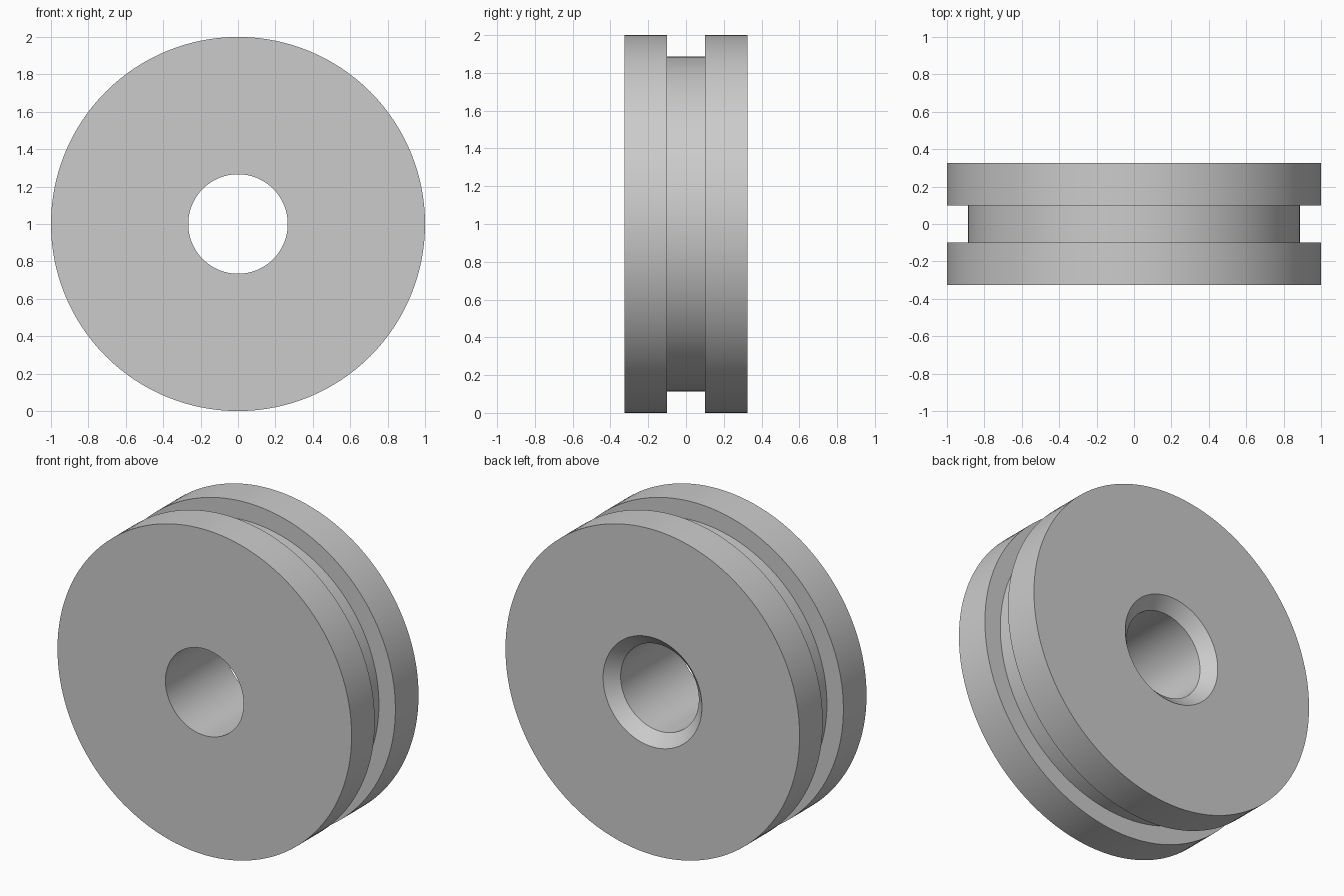
import bpy
import bmesh
import math

SEGMENTS = 128
RIM, GROOVE, BORE, CHAMFER = 1.0, 0.888, 0.266, 0.07
HALF_WIDTH, HALF_GROOVE = 0.325, 0.10

cube = bpy.data.objects.get("Cube")
if cube:
    bpy.data.objects.remove(cube, do_unlink=True)

# Plain grey material
grey = bpy.data.materials.new("plain grey")
grey.use_nodes = True
colour = (0.6, 0.6, 0.6, 1.0)
grey.diffuse_color = colour
for node in grey.node_tree.nodes:
    if node.type == 'BSDF_PRINCIPLED':
        node.inputs["Base Color"].default_value = colour

# Closed cross-section (radius, y): outer rim with groove, bore chamfered at the back
section = [
    (BORE, -HALF_WIDTH), (RIM, -HALF_WIDTH),
    (RIM, -HALF_GROOVE), (GROOVE, -HALF_GROOVE),
    (GROOVE, HALF_GROOVE), (RIM, HALF_GROOVE),
    (RIM, HALF_WIDTH), (BORE + CHAMFER, HALF_WIDTH),
    (BORE, HALF_WIDTH - CHAMFER),
]

# Revolve the section around the y axis
bm = bmesh.new()
verts = [bm.verts.new((r, y, 0)) for r, y in section]
edges = [bm.edges.new((v, verts[(i + 1) % len(verts)])) for i, v in enumerate(verts)]
bmesh.ops.spin(bm, geom=verts + edges, cent=(0, 0, 0), axis=(0, 1, 0),
               angle=math.tau, steps=SEGMENTS, use_duplicate=False)
bmesh.ops.remove_doubles(bm, verts=bm.verts[:], dist=0.0001)
bmesh.ops.recalc_face_normals(bm, faces=bm.faces[:])
bmesh.ops.translate(bm, verts=bm.verts[:], vec=(0, 0, RIM))

mesh = bpy.data.meshes.new("grooved_wheel")
bm.to_mesh(mesh)
bm.free()
mesh.materials.append(grey)
wheel = bpy.data.objects.new("grooved_wheel", mesh)
bpy.context.collection.objects.link(wheel)

# Smooth round surfaces, sharp corners
bpy.ops.object.select_all(action='DESELECT')
wheel.select_set(True)
bpy.context.view_layer.objects.active = wheel
bpy.ops.object.shade_smooth_by_angle(angle=math.radians(30))
